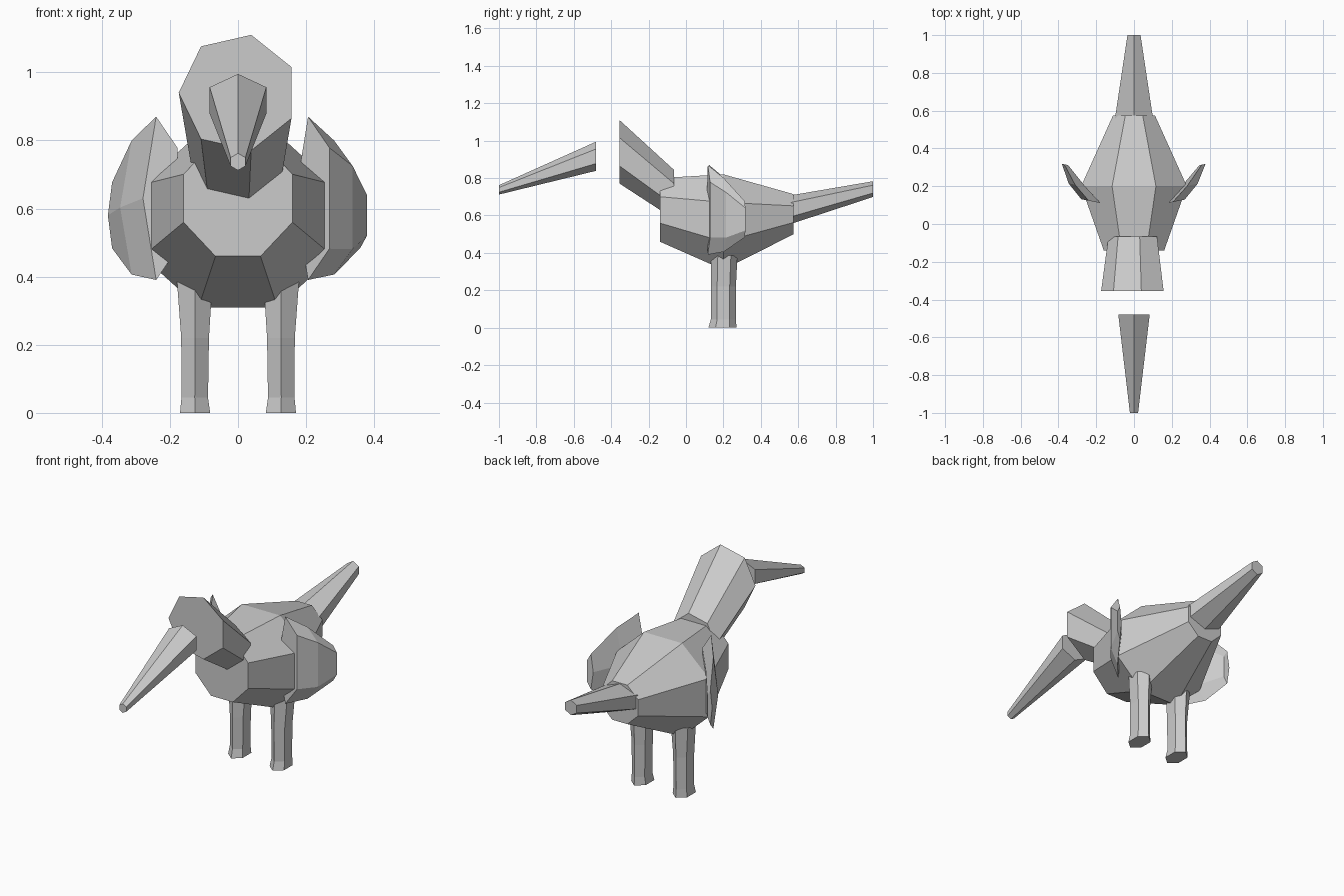
import bpy
import bmesh
from math import cos, sin, pi

cube = bpy.data.objects.get("Cube")
if cube:
    bpy.data.objects.remove(cube, do_unlink=True)

grey = bpy.data.materials.new("plain_grey")
grey.use_nodes = True
COLOUR = (0.6, 0.6, 0.6, 1)
grey.diffuse_color = COLOUR
grey.node_tree.nodes["Principled BSDF"].inputs["Base Color"].default_value = COLOUR


def loft(name, sides, phase, rings, axis="Y", tilt=0.0):
    """Skin rings of (centre x, y, z, x radius, second radius) and cap both ends."""
    bm = bmesh.new()
    loops = []
    for x, y, z, ra, rb in rings:
        loop = []
        for i in range(sides):
            a = phase + 2 * pi * i / sides
            u, v = ra * cos(a), rb * sin(a)
            co = (x + u, y + tilt * u, z + v) if axis == "Y" else (x + u, y + v, z)
            loop.append(bm.verts.new(co))
        loops.append(loop)
    for lower, upper in zip(loops, loops[1:]):
        for i in range(sides):
            j = (i + 1) % sides
            bm.faces.new((lower[i], lower[j], upper[j], upper[i]))
    bm.faces.new(loops[0])
    bm.faces.new(loops[-1])
    bmesh.ops.recalc_face_normals(bm, faces=bm.faces)
    mesh = bpy.data.meshes.new(name)
    bm.to_mesh(mesh)
    bm.free()
    mesh.materials.append(grey)
    obj = bpy.data.objects.new(name, mesh)
    bpy.context.collection.objects.link(obj)
    return obj


# Body: octagonal, widest above the legs
loft("body", 8, pi / 8, [
    (0, -0.14, 0.63, 0.173, 0.184),
    (0, 0.20, 0.565, 0.303, 0.276),
    (0, 0.575, 0.607, 0.12, 0.116)])

# Neck: seven-sided, cut flat at both ends
loft("neck", 7, pi, [
    (0, -0.355, 0.94, 0.174, 0.174),
    (0, -0.065, 0.713, 0.135, 0.135)])

# Beak: floats ahead of the neck
loft("beak", 6, pi / 2, [
    (0, -0.48, 0.917, 0.096, 0.078),
    (0, -1.0, 0.737, 0.025, 0.025)])

# Tail
loft("tail", 6, pi / 2, [
    (0, 0.555, 0.63, 0.117, 0.077),
    (0, 1.0, 0.741, 0.04, 0.042)])

# Wings and legs
for side, s in (("left", 1), ("right", -1)):
    loft(side + "_wing", 5, pi, [
        (s * 0.223, 0.12, 0.63, 0.056, 0.252),
        (s * 0.297, 0.205, 0.603, 0.049, 0.207),
        (s * 0.364, 0.315, 0.58, 0.018, 0.102)], tilt=s * 0.2)
    loft(side + "_leg", 6, pi / 2, [
        (s * 0.126, 0.195, 0, 0.051, 0.075),
        (s * 0.127, 0.20, 0.045, 0.045, 0.067),
        (s * 0.126, 0.20, 0.22, 0.047, 0.067),
        (s * 0.127, 0.205, 0.385, 0.06, 0.07)], axis="Z")
